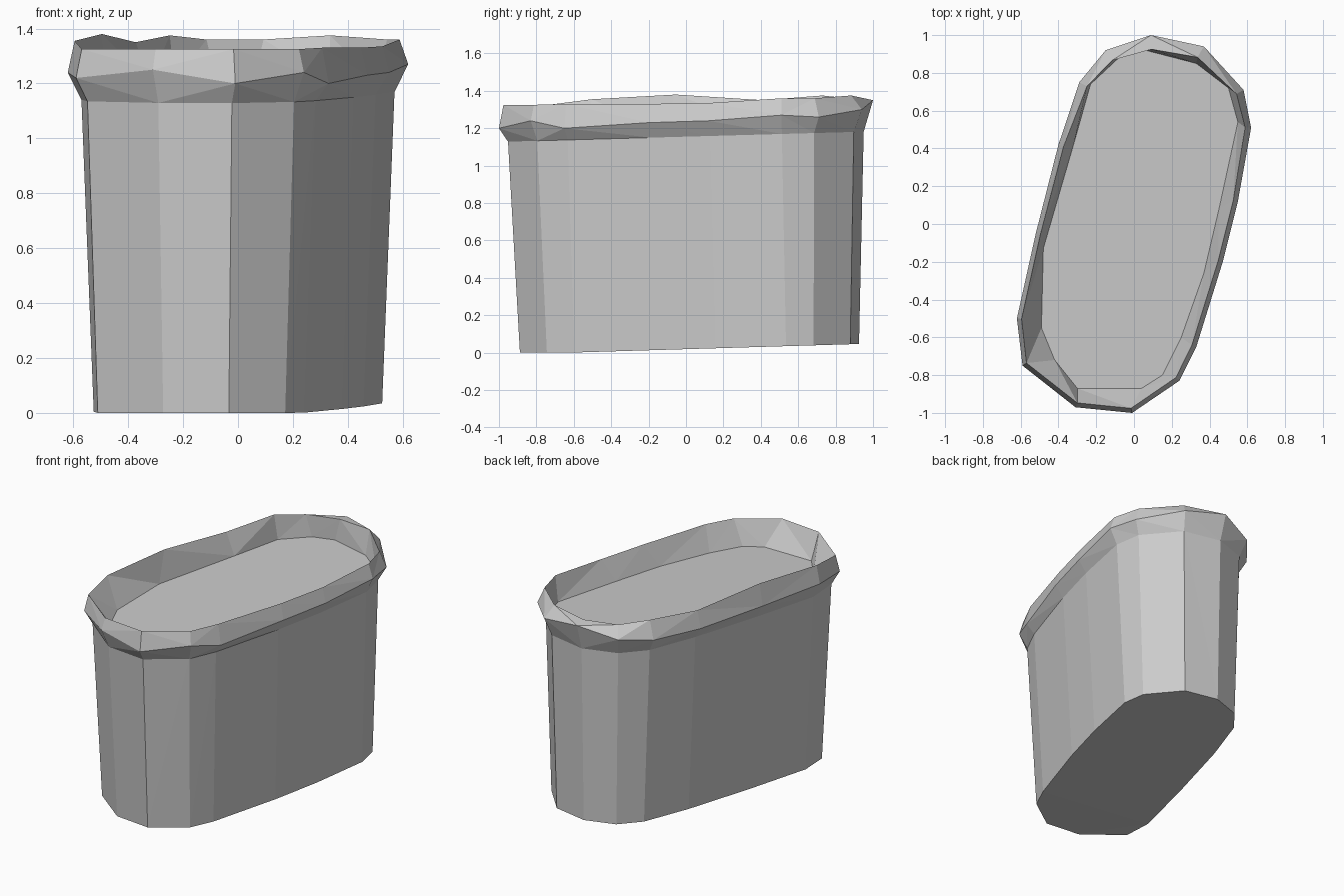
import bpy, bmesh
from mathutils import Vector

cube = bpy.data.objects.get("Cube")
if cube:
    bpy.data.objects.remove(cube, do_unlink=True)

grey = bpy.data.materials.new("plain_grey")
grey.use_nodes = True
colour = (0.6, 0.6, 0.6, 1)
grey.diffuse_color = colour
grey.node_tree.nodes["Principled BSDF"].inputs["Base Color"].default_value = colour

# Widest line of the rim, anticlockwise from the front: x, y, z
crest = [Vector(p) for p in (
    (-.01, -1, 1.2), (.24, -.83, 1.24), (.33, -.65, 1.2), (.47, -.2, 1.23),
    (.55, .12, 1.24), (.62, .51, 1.27), (.58, .71, 1.26), (.37, .94, 1.3),
    (.09, 1, 1.35), (-.15, .92, 1.29), (-.29, .75, 1.26), (-.4, .42, 1.24),
    (-.52, -.05, 1.24), (-.62, -.5, 1.24), (-.59, -.75, 1.22), (-.31, -.97, 1.25))]

# Wavy height of the rim's top edge, and the edge of the filling inside it
top_heights = (1.325, 1.325, 1.33, 1.33, 1.335, 1.36, 1.36, 1.375,
               1.36, 1.36, 1.375, 1.35, 1.38, 1.355, 1.325, 1.325)
filling_edge = ((.04, -.87), (.15, -.8), (.25, -.6), (.37, -.26),
                (.45, .08), (.55, .54), (.5, .72), (.33, .85),
                (.06, .92), (-.08, .88), (-.23, .74), (-.32, .42),
                (-.48, -.13), (-.49, -.55), (-.42, -.72), (-.3, -.87))


def inset(ring, amount, height):
    """Move a ring inwards; amount and height are rules of the point."""
    result = []
    for i, p in enumerate(ring):
        along = ring[(i + 1) % len(ring)] - ring[i - 1]
        inward = Vector((-along.y, along.x, 0)).normalized()
        q = p + inward * amount(p)
        q.z = height(q)
        result.append(q)
    return result


def build(name, rings, cap=None):
    """Skin a stack of rings and optionally close its first or last ring."""
    bm = bmesh.new()
    loops = [[bm.verts.new(p) for p in ring] for ring in rings]
    for low, high in zip(loops, loops[1:]):
        for i in range(len(low)):
            j = (i + 1) % len(low)
            bm.faces.new((low[i], low[j], high[j], high[i]))
    if cap == "bottom":
        bm.faces.new(loops[0][::-1])
    elif cap == "top":
        bm.faces.new(loops[-1])
    bmesh.ops.triangulate(bm, faces=bm.faces[:], quad_method='SHORT_EDGE')
    mesh = bpy.data.meshes.new(name)
    bm.to_mesh(mesh)
    bm.free()
    mesh.materials.append(grey)
    obj = bpy.data.objects.new(name, mesh)
    bpy.context.collection.objects.link(obj)
    return obj


# Rings of the tapering body, tilted slightly up towards the back
neck = inset(crest, lambda p: .05, lambda p: 1.155 + .028 * p.y)
base = inset(crest, lambda p: .095, lambda p: max(0, .03 * (p.y + .65)))
for p in base:
    p.y += .02

# Top edge of the rim, set further in at the back
lip = inset(crest, lambda p: .025 + .05 * max(0, p.y) ** 3, lambda p: p.z)
for p, z in zip(lip, top_heights):
    p.z = z
filling = [Vector((x, y, 1.19 + .03 * y)) for x, y in filling_edge]

build("tub_body", [base, neck], cap="bottom")
build("rolled_rim", [neck, crest, lip, filling])
build("filling_surface", [filling], cap="top")
